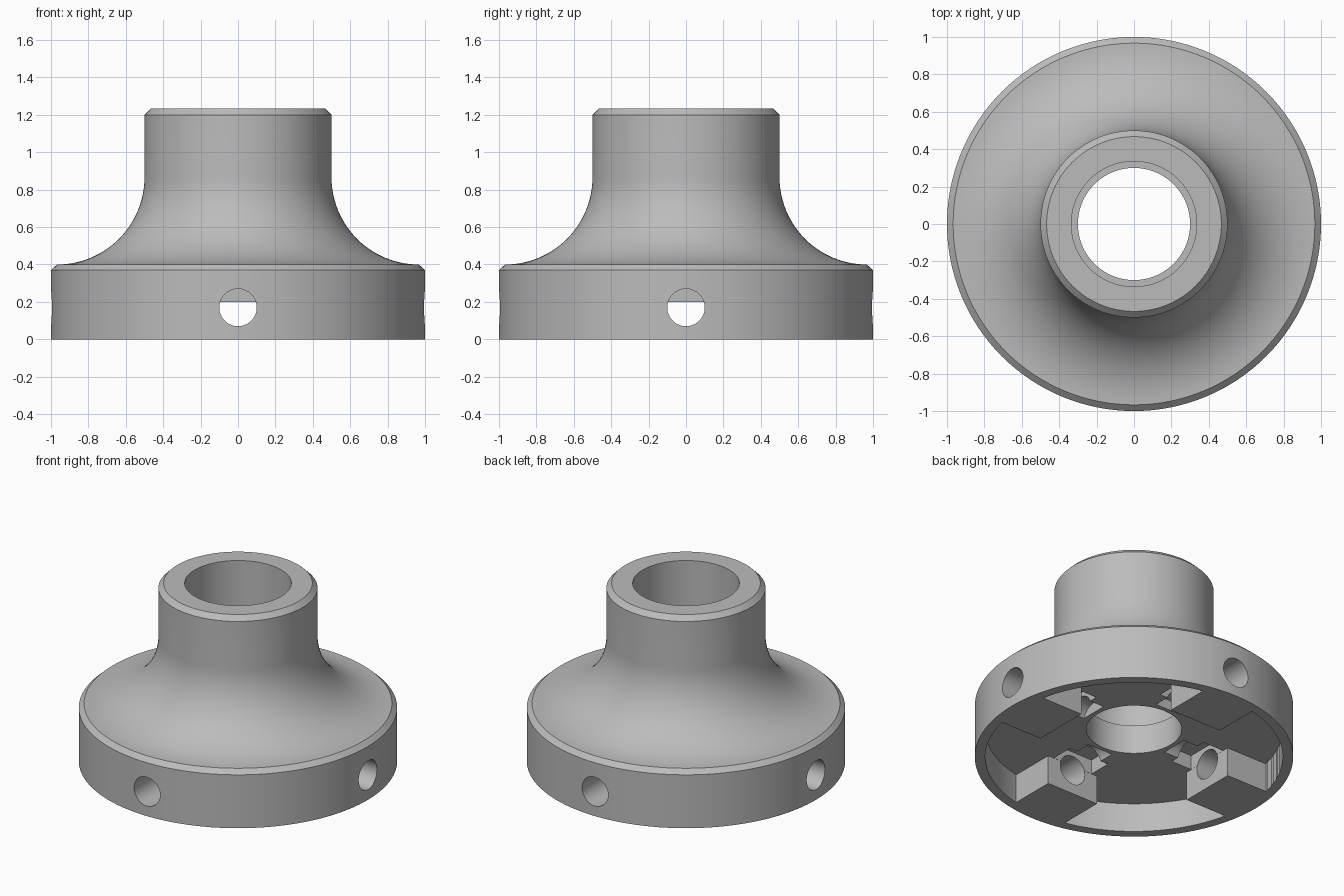
import bpy, bmesh, math
from mathutils import Matrix, Vector

cube = bpy.data.objects.get("Cube")
if cube:
    bpy.data.objects.remove(cube)

SEGMENTS = 128
RECESS_TOP = 0.2

grey = bpy.data.materials.new("plain_grey")
grey.use_nodes = True
tone = (0.5, 0.5, 0.5, 1)
grey.diffuse_color = tone
grey.node_tree.nodes["Principled BSDF"].inputs["Base Color"].default_value = tone


def finish(name, bm):
    bmesh.ops.recalc_face_normals(bm, faces=bm.faces)
    mesh = bpy.data.meshes.new(name)
    bm.to_mesh(mesh)
    bm.free()
    mesh.materials.append(grey)
    obj = bpy.data.objects.new(name, mesh)
    bpy.context.collection.objects.link(obj)
    return obj


def lathe(name, profile):
    """Revolve a closed (radius, height) outline about z."""
    bm = bmesh.new()
    rings = []
    for i in range(SEGMENTS):
        a = math.tau * i / SEGMENTS
        rings.append([bm.verts.new((r * math.cos(a), r * math.sin(a), z)) for r, z in profile])
    n = len(profile)
    for i, ring in enumerate(rings):
        after = rings[(i + 1) % SEGMENTS]
        for j in range(n):
            k = (j + 1) % n
            bm.faces.new((ring[j], after[j], after[k], ring[k]))
    return finish(name, bm)


def cylinder(bm, radius, depth, matrix, segments):
    bmesh.ops.create_cone(bm, cap_ends=True, segments=segments, radius1=radius,
                          radius2=radius, depth=depth, matrix=matrix)


def box(bm, low, high, turn):
    low, high = Vector(low), Vector(high)
    place = Matrix.Translation((low + high) / 2) @ Matrix.Diagonal((high - low).to_4d())
    bmesh.ops.create_cube(bm, size=1, matrix=turn @ place)


def cut(target, cutter):
    mod = target.modifiers.new("cut", "BOOLEAN")
    mod.operation = "DIFFERENCE"
    mod.solver = "EXACT"
    mod.object = cutter
    bpy.context.view_layer.objects.active = target
    bpy.ops.object.modifier_apply(modifier=mod.name)
    bpy.data.objects.remove(cutter)


# Hub: flange, concave flare, chamfered collar and stepped bore
flare = [(0.967 - 0.467 * math.sin(t), 0.867 - 0.467 * math.cos(t))
         for t in (math.pi / 2 * i / 24 for i in range(25))]
hub = lathe("flanged_hub", [(0.3, 0), (1, 0), (1, 0.37)] + flare +
            [(0.5, 1.2), (0.467, 1.233), (0.335, 1.233), (0.335, 0.4), (0.3, 0.4)])

turns = [Matrix.Rotation(math.pi / 2 * i, 4, "Z") for i in range(4)]

# Underside recess, leaving four square pads against the rim
bm = bmesh.new()
cylinder(bm, 0.935, 0.4, Matrix.Translation((0, 0, RECESS_TOP - 0.2)), SEGMENTS)
recess = finish("recess_cutter", bm)
for turn in turns:
    bm = bmesh.new()
    box(bm, (0.6, -0.2, -0.5), (1.2, 0.2, 0.5), turn)
    cut(recess, finish("pad_shape", bm))
cut(hub, recess)

# Radial screw holes through the pads, with nut pockets in the recess roof
for turn in turns:
    bm = bmesh.new()
    sideways = Matrix.Translation((0.765, 0, 0.17)) @ Matrix.Rotation(math.pi / 2, 4, "Y")
    cylinder(bm, 0.1, 0.87, turn @ sideways, 48)
    cut(hub, finish("hole_cutter", bm))
    bm = bmesh.new()
    box(bm, (0.44, -0.155, 0.1), (0.599, 0.155, 0.3), turn)
    cut(hub, finish("pocket_cutter", bm))

bpy.ops.object.select_all(action="DESELECT")
hub.select_set(True)
bpy.context.view_layer.objects.active = hub
bpy.ops.object.shade_smooth_by_angle(angle=math.radians(25))
